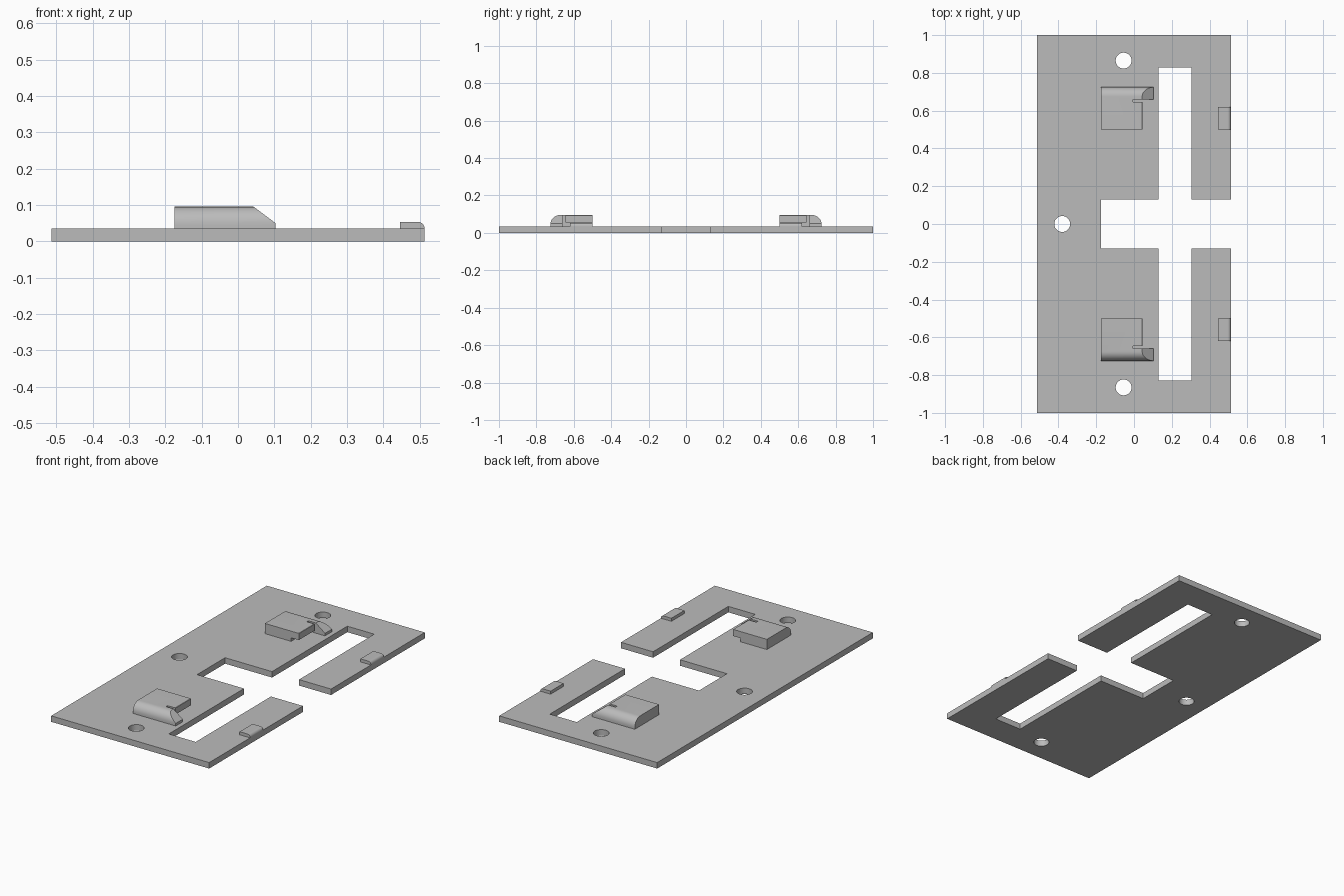
import bpy, bmesh, math
from mathutils import Vector

if "Cube" in bpy.data.objects:
    bpy.data.objects.remove(bpy.data.objects["Cube"], do_unlink=True)

TOP = 0.035      # upper face of the plate
EDGE = 0.513     # half width of the plate

grey = bpy.data.materials.new("plain grey")
grey.use_nodes = True
grey.diffuse_color = (0.5, 0.5, 0.5, 1)
grey.node_tree.nodes["Principled BSDF"].inputs["Base Color"].default_value = (0.5, 0.5, 0.5, 1)


def add_mesh(name, bm):
    bmesh.ops.recalc_face_normals(bm, faces=bm.faces)
    mesh = bpy.data.meshes.new(name)
    bm.to_mesh(mesh)
    bm.free()
    mesh.materials.append(grey)
    obj = bpy.data.objects.new(name, mesh)
    bpy.context.collection.objects.link(obj)
    return obj


def prism(points, offset):
    """Extrude a closed outline of 3D points along an offset."""
    bm = bmesh.new()
    face = bm.faces.new([bm.verts.new(p) for p in points])
    moved = bmesh.ops.extrude_face_region(bm, geom=[face])["geom"]
    bmesh.ops.translate(bm, vec=Vector(offset),
                        verts=[v for v in moved if isinstance(v, bmesh.types.BMVert)])
    return bm


def box(name, x0, x1, y0, y1, z0, z1):
    corners = [(x0, y0, z0), (x1, y0, z0), (x1, y1, z0), (x0, y1, z0)]
    return add_mesh(name, prism(corners, (0, 0, z1 - z0)))


def arc(cx, cy, r, steps=10):
    """Quarter circle from the right side round to the top."""
    return [(cx + r * math.cos(a), cy + r * math.sin(a))
            for a in (math.pi / 2 * i / steps for i in range(steps + 1))]


def apply_all(obj):
    bpy.ops.object.select_all(action='DESELECT')
    bpy.context.view_layer.objects.active = obj
    obj.select_set(True)
    bpy.ops.object.convert(target='MESH')
    bpy.ops.object.shade_smooth_by_angle(angle=math.radians(30))


def cut(obj, cutter):
    mod = obj.modifiers.new("cut", 'BOOLEAN')
    mod.operation, mod.solver, mod.object = 'DIFFERENCE', 'EXACT', cutter
    cutter.hide_render = True


def mirror_y(obj):
    mod = obj.modifiers.new("mirror", 'MIRROR')
    mod.use_axis = (False, True, False)
    mod.use_mirror_merge = False


# Plate with a long slot crossed by a wide opening at the left edge
half = [(-EDGE, 1), (EDGE, 1), (EDGE, 0.13), (0.305, 0.13), (0.305, 0.828),
        (0.13, 0.828), (0.13, 0.13), (-0.175, 0.13)]
outline = half + [(x, -y) for x, y in reversed(half)]
plate = add_mesh("plate", prism([(x, y, 0) for x, y in outline], (0, 0, TOP)))

# Screw holes
cutters = []
for x, y in [(-0.055, 0.865), (-0.055, -0.865), (-0.38, 0)]:
    ring = [(x + 0.042 * math.cos(a), y + 0.042 * math.sin(a), -0.1)
            for a in (math.tau * i / 40 for i in range(40))]
    cutters.append(add_mesh("hole_cutter", prism(ring, (0, 0, 0.3))))
    cut(plate, cutters[-1])
apply_all(plate)

# Clips: rounded outer wall with a sloped prong, and an undercut tongue
profile = [(0.5, TOP), (0.725, TOP)] + arc(0.675, 0.045, 0.05) + [(0.5, 0.095)]
bm = prism([(-0.175, y, z) for y, z in profile], (0.278, 0, 0))
cutting = bmesh.ops.bisect_plane(bm, geom=bm.verts[:] + bm.edges[:] + bm.faces[:],
                                 plane_co=(0.043, 0, 0.095), plane_no=(0.6, 0, 0.8),
                                 clear_outer=True)
rim = [e for e in cutting["geom_cut"] if isinstance(e, bmesh.types.BMEdge)]
bmesh.ops.contextual_create(bm, geom=rim)
clips = add_mesh("clips", bm)
for name, bounds in {
    "prong_cutter": (0.045, 0.2, 0.4, 0.66, 0, 0.2),
    "slit_cutter": (-0.005, 0.1, 0.645, 0.66, 0, 0.2),
    "undercut_cutter": (-0.005, 0.1, 0.4, 0.65, 0, 0.056),
}.items():
    cutters.append(box(name, *bounds))
    cut(clips, cutters[-1])
mirror_y(clips)
apply_all(clips)

# Small edge tabs with a rounded outer top edge
profile = [(0.445, TOP), (EDGE, TOP)] + arc(EDGE - 0.017, TOP + 0.001, 0.017) + [(0.445, TOP + 0.018)]
tabs = add_mesh("edge_tabs", prism([(x, 0.5, z) for x, z in profile], (0, 0.12, 0)))
mirror_y(tabs)
apply_all(tabs)

for cutter in cutters:
    bpy.data.objects.remove(cutter, do_unlink=True)
